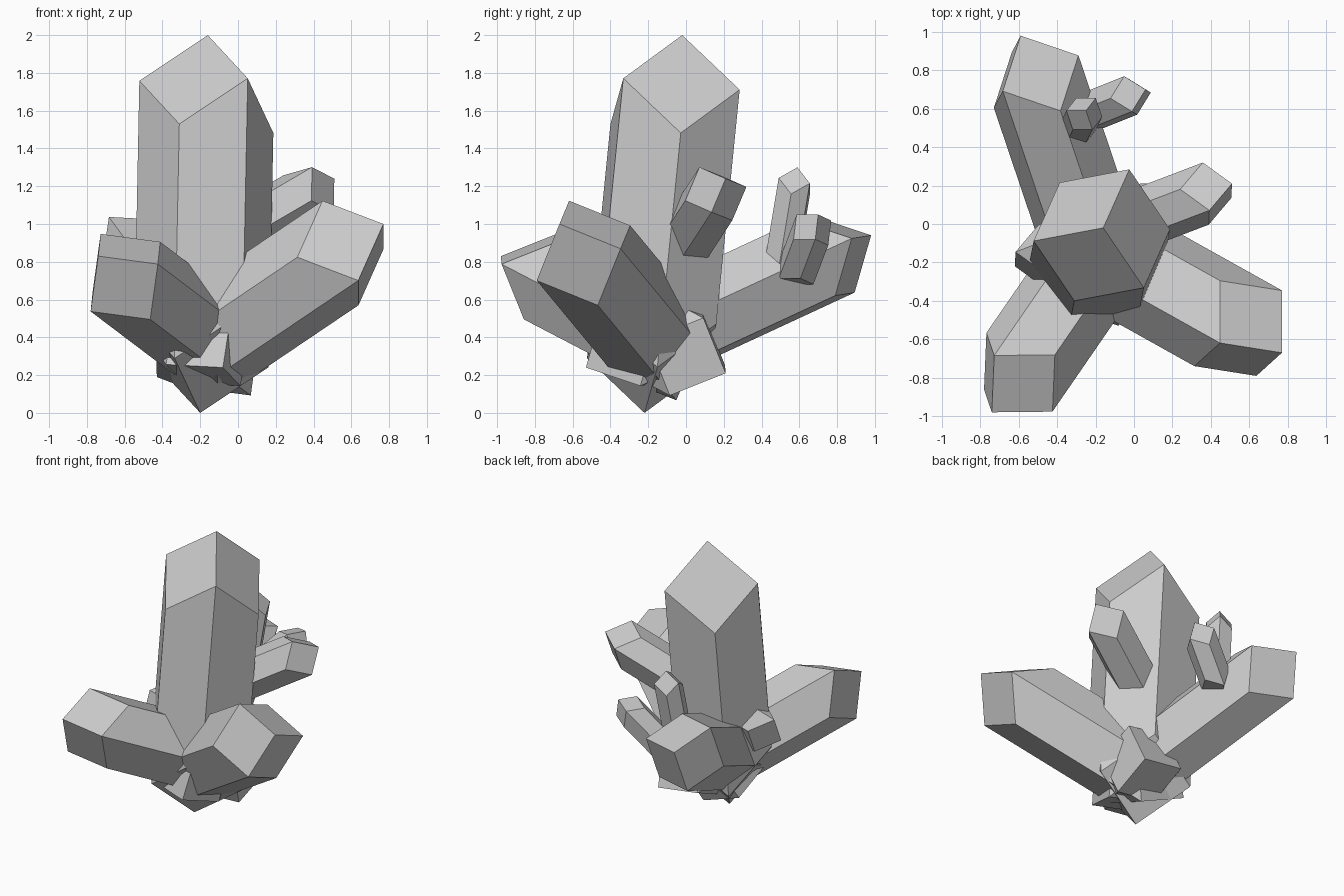
import bpy, bmesh, math
from mathutils import Vector, Matrix

if "Cube" in bpy.data.objects:
    bpy.data.objects.remove(bpy.data.objects["Cube"])


def crystal(name, tip, root, radius, ridge):
    """Six-sided prism with a three-faced cube-corner point at both ends.
    ridge: a point on one of the high corners next to the tip."""
    tip, root = Vector(tip), Vector(root)
    axis = (root - tip).normalized()
    length = (root - tip).length
    u = Vector(ridge) - tip
    u = (u - axis * u.dot(axis)).normalized()
    d = radius / math.sqrt(2)          # depth of the high corners
    bm = bmesh.new()
    top, low = [], []
    for i in range(6):
        side = Matrix.Rotation(math.radians(60 * i), 3, axis) @ u * radius
        near, far = (d, 2 * d) if i % 2 == 0 else (2 * d, d)
        top.append(bm.verts.new(tip + side + axis * near))
        low.append(bm.verts.new(tip + side + axis * (length - far)))
    a, b = bm.verts.new(tip), bm.verts.new(root)
    for i in range(6):
        j, k = (i + 1) % 6, (i + 2) % 6
        bm.faces.new((top[i], top[j], low[j], low[i]))
        if i % 2 == 0:
            bm.faces.new((a, top[k], top[j], top[i]))
        else:
            bm.faces.new((b, low[i], low[j], low[k]))
    bmesh.ops.recalc_face_normals(bm, faces=bm.faces)
    mesh = bpy.data.meshes.new(name)
    bm.to_mesh(mesh)
    bm.free()
    obj = bpy.data.objects.new(name, mesh)
    bpy.context.collection.objects.link(obj)
    return obj


# tall centre crystal
crystal("main_crystal", (-0.16, -0.02, 2.0), (-0.20, -0.22, 0.0), 0.36, (0.05, -0.33, 1.77))
# three large leaning crystals
crystal("front_right_crystal", (0.77, -0.67, 1.0), (-0.43, 0.0, 0.19), 0.285, (0.77, -0.35, 0.87))
crystal("front_left_crystal", (-0.74, -0.98, 0.83), (0.08, 0.21, 0.21), 0.26, (-0.43, -0.98, 0.79))
crystal("back_left_crystal", (-0.59, 0.98, 0.94), (-0.08, -0.53, 0.24), 0.26, (-0.29, 0.88, 0.925))
# small crystal running through the main one
crystal("small_right_crystal", (0.51, 0.21, 1.24), (-0.62, -0.22, 0.58), 0.157, (0.39, 0.07, 1.30))
# two small crystals growing on the back left one
crystal("small_upright_crystal", (-0.25, 0.59, 1.30), (-0.30, 0.49, 0.70), 0.097, (-0.35, 0.59, 1.24))
crystal("small_back_crystal", (0.06, 0.70, 1.05), (-0.29, 0.56, 0.68), 0.11, (-0.005, 0.775, 1.058))
